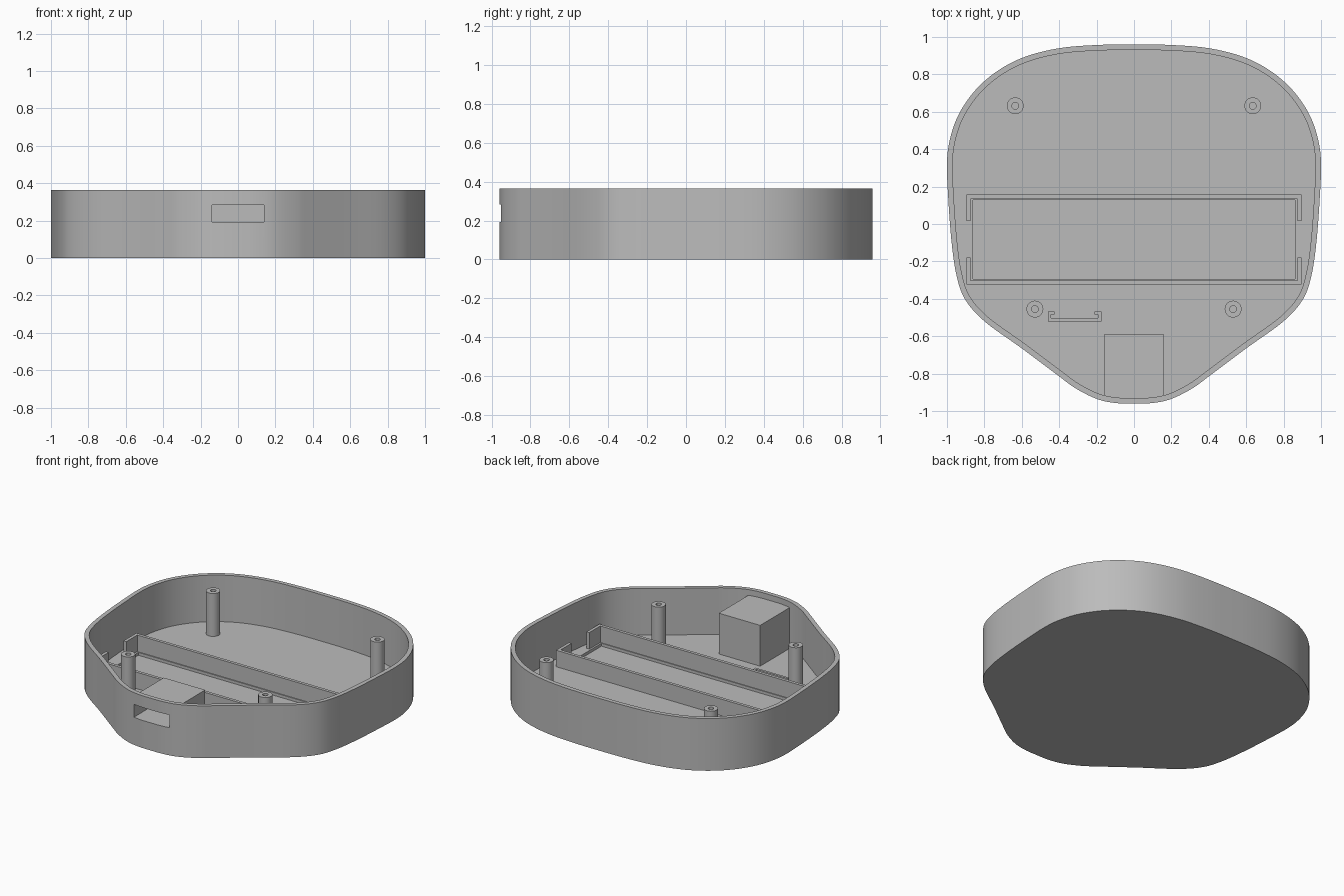
import bpy, bmesh, math
from mathutils import Vector

old = bpy.data.objects.get("Cube")
if old:
    bpy.data.objects.remove(old, do_unlink=True)

HEIGHT, FLOOR, WALL = 0.365, 0.04, 0.03
SINK = FLOOR - 0.005      # parts are seated slightly into the floor

grey = bpy.data.materials.new("plain grey")
grey.use_nodes = True
grey.diffuse_color = (0.5, 0.5, 0.5, 1)
grey.node_tree.nodes["Principled BSDF"].inputs["Base Color"].default_value = (0.5, 0.5, 0.5, 1)


def prism(name, pts, z0, z1):
    """Extrude a closed flat outline from z0 to z1."""
    bm = bmesh.new()
    face = bm.faces.new([bm.verts.new((x, y, z0)) for x, y in pts])
    top = bmesh.ops.extrude_face_region(bm, geom=[face])["geom"]
    bmesh.ops.translate(bm, vec=(0, 0, z1 - z0),
                        verts=[v for v in top if isinstance(v, bmesh.types.BMVert)])
    bmesh.ops.recalc_face_normals(bm, faces=bm.faces)
    mesh = bpy.data.meshes.new(name)
    bm.to_mesh(mesh)
    bm.free()
    mesh.materials.append(grey)
    ob = bpy.data.objects.new(name, mesh)
    bpy.context.collection.objects.link(ob)
    return ob


def rect(x0, x1, y0, y1):
    return [(x0, y0), (x1, y0), (x1, y1), (x0, y1)]


def circle(cx, cy, r, n=32):
    return [(cx + r * math.cos(math.tau * i / n), cy + r * math.sin(math.tau * i / n))
            for i in range(n)]


def activate(ob):
    bpy.ops.object.select_all(action='DESELECT')
    ob.select_set(True)
    bpy.context.view_layer.objects.active = ob


def cut(ob, pts, z0, z1):
    """Subtract a prism from an object."""
    cutter = prism("cutter", pts, z0, z1)
    cutter.hide_render = True
    mod = ob.modifiers.new("cut", 'BOOLEAN')
    mod.operation, mod.solver, mod.object = 'DIFFERENCE', 'EXACT', cutter
    activate(ob)
    bpy.ops.object.modifier_apply(modifier=mod.name)
    bpy.data.objects.remove(cutter, do_unlink=True)


def smooth(ob):
    activate(ob)
    bpy.ops.object.shade_smooth_by_angle(angle=math.radians(30))


def spline(pts, steps=5):
    """Closed Catmull-Rom curve through the points."""
    p, n, out = [Vector(q) for q in pts], len(pts), []
    for i in range(n):
        a, b, c, d = (p[(i + k) % n] for k in (-1, 0, 1, 2))
        for s in range(steps):
            t = s / steps
            out.append(0.5 * (2 * b + (c - a) * t + (2 * a - 5 * b + 4 * c - d) * t ** 2
                              + (3 * b - a - 3 * c + d) * t ** 3))
    return out


def inset(pts, dist):
    """Move a clockwise outline inwards by a fixed distance."""
    out = []
    for i, q in enumerate(pts):
        t = (pts[(i + 1) % len(pts)] - pts[i - 1]).normalized()
        out.append(q + Vector((t.y, -t.x)) * dist)
    return out


def channel(x0, x1, back, front, t, lip=0):
    """Flat C outline: a long back wall with two short ends and optional lips."""
    s = 1 if front > back else -1
    half = [(x0, back), (x0, front)]
    if lip:
        half += [(x0 + t + lip, front), (x0 + t + lip, front - s * t), (x0 + t, front - s * t)]
    else:
        half += [(x0 + t, front)]
    half += [(x0 + t, back + s * t)]
    return half + [(x0 + x1 - x, y) for x, y in reversed(half)]


# Case outline, right half from back to front, then mirrored
side = [(0.2, 0.957), (0.4, 0.94), (0.58, 0.895), (0.72, 0.825), (0.84, 0.725),
        (0.93, 0.6), (0.98, 0.47), (1, 0.33), (0.992, 0.12), (0.975, -0.1),
        (0.95, -0.27), (0.905, -0.4), (0.8, -0.52), (0.6, -0.665), (0.4, -0.815),
        (0.31, -0.88), (0.2, -0.935), (0.1, -0.957)]
outline = spline([(0, 0.96)] + side + [(0, -0.96)] + [(-x, y) for x, y in reversed(side)])

# Open shell with a shallow floor recess and a port slot in the front
port = (rect(-0.138, 0.138, -1.1, -0.63), 0.193, 0.283)
shell = prism("case_shell", outline, 0, HEIGHT)
cut(shell, inset(outline, WALL), FLOOR, HEIGHT + 0.1)
cut(shell, rect(-0.86, 0.86, -0.295, 0.128), 0.02, 0.1)
cut(shell, *port)
smooth(shell)

# Port housing behind the slot
housing = prism("port_housing", rect(-0.16, 0.16, -0.935, -0.59), SINK, 0.325)
cut(housing, *port)

# Screw posts with blind holes
for name, x, y in (("back", 0.635, 0.632), ("front", 0.53, -0.455)):
    for label, s in (("left", 1), ("right", -1)):
        post = prism(f"{name}_{label}_screw_post", circle(s * x, y, 0.045), SINK, 0.34)
        cut(post, circle(s * x, y, 0.018), 0.1, 0.5)
        smooth(post)

# Rails that hold the tray, and a small clip bracket
prism("back_rail", channel(-0.895, 0.895, 0.157, 0.015, 0.022), SINK, 0.155)
prism("front_rail", channel(-0.895, 0.895, -0.323, -0.18, 0.022), SINK, 0.155)
prism("clip_bracket", channel(-0.46, -0.175, -0.52, -0.467, 0.017, 0.018), SINK, 0.06)
